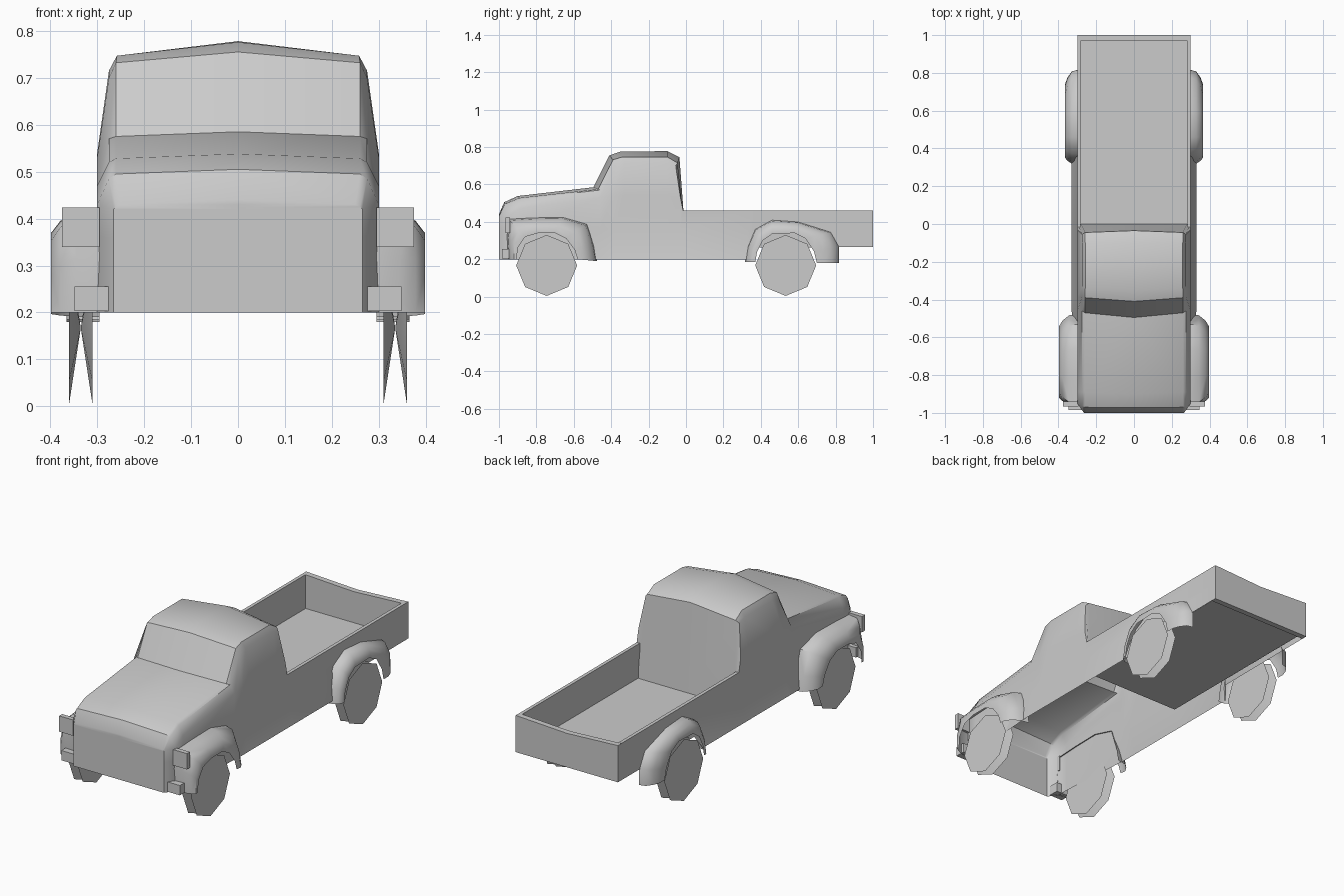
import bpy, bmesh, math

if "Cube" in bpy.data.objects:
    bpy.data.objects.remove(bpy.data.objects["Cube"])


def loft(name, rows, angle=35):
    """Skin rows of (x, y, z) points on the +x side and mirror to -x."""
    bm = bmesh.new()
    grid = [[bm.verts.new(p) for p in row] for row in rows]
    for a, b in zip(grid, grid[1:]):
        for i in range(len(a) - 1):
            bm.faces.new((a[i], a[i + 1], b[i + 1], b[i]))
    bmesh.ops.remove_doubles(bm, verts=bm.verts, dist=0.0005)
    bmesh.ops.recalc_face_normals(bm, faces=bm.faces)
    me = bpy.data.meshes.new(name)
    bm.to_mesh(me)
    bm.free()
    ob = bpy.data.objects.new(name, me)
    bpy.context.collection.objects.link(ob)
    bpy.ops.object.select_all(action='DESELECT')
    ob.select_set(True)
    bpy.context.view_layer.objects.active = ob
    bpy.ops.object.shade_smooth_by_angle(angle=math.radians(angle))
    m = ob.modifiers.new("mirror", 'MIRROR')
    m.use_clip = True
    return ob


def box(name, x0, x1, y0, y1, z0, z1):
    """Box on the +x side, mirrored."""
    ring = [(y0, z0), (y1, z0), (y1, z1), (y0, z1), (y0, z0)]
    cy, cz = (y0 + y1) / 2, (z0 + z1) / 2
    return loft(name, [[(x0, cy, cz), (x0, y, z), (x1, y, z), (x1, cy, cz)] for y, z in ring])


# hood and cab: sections from nose to rear window, sill up to centreline
def section(sill, mid, y, shoulder, side, corner, centre):
    return [(sill, y, .2), (mid, y, .36), shoulder, side, corner, centre]


nose = [(.265, -1, .2), (.265, -1, .36), (.265, -1, .42), (.26, -1, .425), (.25, -1, .43), (0, -1, .44)]
loft("hood_and_cab", [
    [(0, y, z) for x, y, z in nose],
    nose,
    section(.30, .30, -.95, (.30, -.95, .43), (.275, -.965, .485), (.26, -.97, .495), (0, -.972, .505)),
    section(.30, .30, -.89, (.30, -.89, .47), (.275, -.89, .52), (.26, -.89, .528), (0, -.90, .538)),
    section(.33, .30, -.46, (.30, -.46, .53), (.275, -.46, .57), (.26, -.47, .575), (0, -.495, .585)),
    section(.33, .30, -.39, (.30, -.39, .54), (.275, -.385, .70), (.26, -.39, .732), (0, -.41, .755)),
    section(.33, .30, -.33, (.30, -.33, .54), (.275, -.33, .715), (.258, -.34, .747), (0, -.35, .776)),
    section(.33, .30, -.10, (.30, -.10, .54), (.275, -.10, .715), (.258, -.10, .747), (0, -.10, .778)),
    section(.33, .30, -.03, (.30, -.03, .53), (.275, -.055, .70), (.26, -.045, .715), (0, -.035, .745)),
    section(.33, .30, -.015, (.30, -.015, .46), (.29, -.015, .46), (.28, 0, .28), (0, 0, .28)),
])


# cargo bed: outer side, rim, inner side and floor
def bed(y, sx, sz):
    return [(sx, y, sz), (.30, y, .36), (.30, y, .46), (.282, y, .46), (.282, y, .28), (0, y, .28)]


loft("cargo_bed", [bed(-.015, .33, .2), bed(.33, .33, .2), bed(.36, .30, .262), bed(.97, .30, .265)])

# tailgate, dipping slightly at the centre
gate = [(.97, .265), (1, .265), (1, .46), (.97, .46), (.97, .265)]
loft("tailgate", [[(0, y, z - (.015 if z > .4 else 0)), (.30, y, z), (.30, .985, .36)] for y, z in gate])


# fenders: outer arch at the body swept to a lip around the wheel opening
def fender(name, outer, inner, width):
    rows = []
    for (oy, oz), (iy, iz) in zip(outer, inner):
        row = [(.295, oy, oz)]
        for t, u in ((.08, .45), (.35, .8), (.65, 1), (1, 1)):
            row.append((.30 + (width - .30) * u, oy + (iy - oy) * t, oz + (iz - oz) * t))
        rows.append(row)
    loft(name, rows, 50)


fender("front_fender",
       [(-.95, .2), (-.957, .32), (-.95, .415), (-.82, .422), (-.66, .425), (-.53, .388), (-.49, .27), (-.475, .19)],
       [(-.905, .2), (-.90, .26), (-.86, .32), (-.79, .34), (-.70, .34), (-.64, .31), (-.595, .25), (-.58, .2)], .398)
fender("rear_fender",
       [(.315, .185), (.33, .27), (.37, .36), (.46, .41), (.60, .40), (.775, .345), (.817, .27), (.817, .18)],
       [(.37, .185), (.38, .24), (.41, .30), (.46, .335), (.58, .34), (.64, .31), (.685, .24), (.70, .18)], .365)

# square headlights and bumper ends
box("headlight", .295, .375, -.965, -.94, .34, .424)
box("bumper_end", .27, .348, -.985, -.93, .203, .255)

# eight-sided wheels: two discs with a deep V between them
R = .163
for name, cy in (("front_wheel", -.745), ("rear_wheel", .533)):
    rows = []
    for i in range(9):
        a = i * math.tau / 8
        y, z = cy + R * math.sin(a), .167 - R * math.cos(a)
        rows.append([(.36, cy, .167), (.36, y, z), (.335, cy, .167), (.31, y, z), (.31, cy, .166)])
    loft(name, rows, 30)
